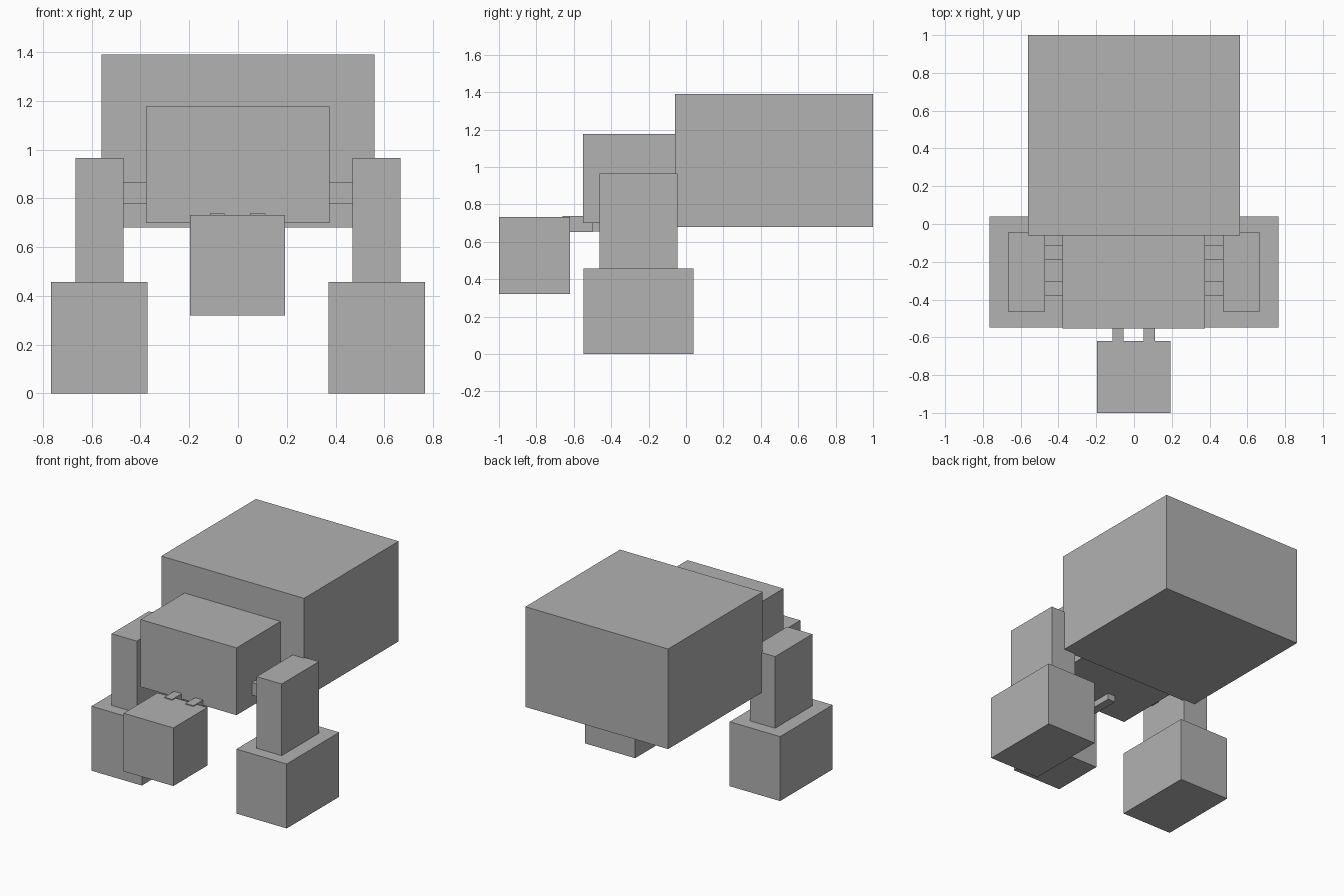
import bpy

if "Cube" in bpy.data.objects:
    bpy.data.objects.remove(bpy.data.objects["Cube"])

grey = bpy.data.materials.new("plain_grey")
grey.diffuse_color = (0.445, 0.445, 0.445, 1)
grey.use_nodes = True
grey.node_tree.nodes["Principled BSDF"].inputs["Base Color"].default_value = grey.diffuse_color


def box(name, x, y, z):
    """Axis-aligned box from its (min, max) extents."""
    spans = (x, y, z)
    bpy.ops.mesh.primitive_cube_add(size=1, location=[(a + b) / 2 for a, b in spans])
    ob = bpy.context.object
    ob.name = name
    ob.scale = [b - a for a, b in spans]
    bpy.ops.object.transform_apply(location=False, rotation=False, scale=True)
    ob.data.materials.append(grey)
    return ob


# Main bodies
box("rear_body", (-0.56, 0.56), (-0.06, 1.0), (0.68, 1.39))
box("front_body", (-0.378, 0.375), (-0.552, -0.06), (0.70, 1.177))
box("head", (-0.197, 0.193), (-1.0, -0.62), (0.32, 0.732))

# Neck bars: the left one reaches further back under the body
box("neck_bar_right", (0.05, 0.112), (-0.66, -0.50), (0.652, 0.738))
box("neck_bar_left", (-0.115, -0.055), (-0.66, -0.33), (0.656, 0.738))

# Legs, feet and the bars joining them to the body
for side, s in (("right", 1), ("left", -1)):
    def mx(a, b):
        return tuple(sorted((s * a, s * b)))
    box("leg_" + side, mx(0.47, 0.667), (-0.463, -0.046), (0.456, 0.965))
    box("foot_" + side, mx(0.371, 0.766), (-0.548, 0.04), (0.0, 0.457))
    box("rear_leg_bar_" + side, mx(0.36, 0.485), (-0.19, -0.115), (0.777, 0.865))
    box("front_leg_bar_" + side, mx(0.36, 0.485), (-0.38, -0.305), (0.777, 0.865))
